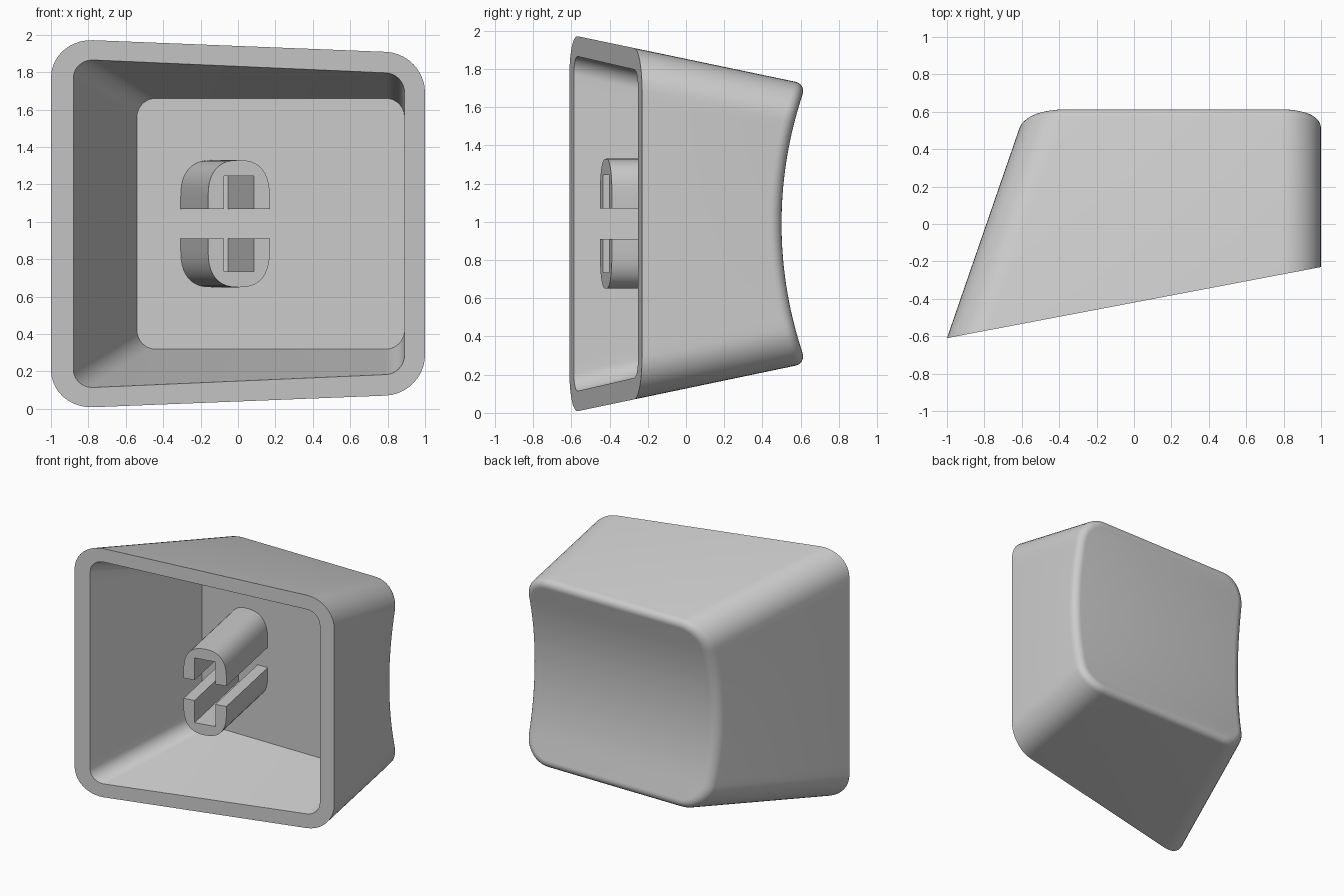
import bpy, bmesh, math
from mathutils import Vector

old = bpy.data.objects.get("Cube")
if old:
    bpy.data.objects.remove(old)

MID = 0.99      # height of the symmetry plane
TILT = 0.19     # slope of the open rim
FLOOR = 0.32    # depth of the cavity floor
FILLET = 0.06
DISH_R = 2.13

grey = bpy.data.materials.new("light grey plastic")
grey.use_nodes = True
COLOUR = (0.6, 0.6, 0.6, 1)
grey.diffuse_color = COLOUR
grey.node_tree.nodes["Principled BSDF"].inputs["Base Color"].default_value = COLOUR


def finish(name, bm):
    bmesh.ops.recalc_face_normals(bm, faces=bm.faces)
    mesh = bpy.data.meshes.new(name)
    bm.to_mesh(mesh)
    bm.free()
    mesh.materials.append(grey)
    obj = bpy.data.objects.new(name, mesh)
    bpy.context.collection.objects.link(obj)
    bpy.ops.object.select_all(action='DESELECT')
    obj.select_set(True)
    bpy.context.view_layer.objects.active = obj
    bpy.ops.object.shade_smooth_by_angle(angle=math.radians(25))
    return obj


# Rounded outline: side, height factor and corner direction of each point
CORNER, SIDE = 10, 24
quarter = [math.pi / 2 * i / CORNER for i in range(CORNER + 1)]
half = [(1, 1, math.sin(a), math.cos(a)) for a in quarter]
half += [(1, 1 - 2 * i / SIDE, 1, 0) for i in range(1, SIDE)]
half += [(1, -1, math.cos(a), -math.sin(a)) for a in quarter]
outline = half + [(-s, f, -u, w) for s, f, u, w in reversed(half)]


def outer_section(y):
    """left edge, right edge, half height, corner radius"""
    return -1 + 0.345 * (y + 0.61), 1, 0.99 - 0.209 * (y + 0.61), 0.21


def inner_section(y):
    return -0.88 + 0.375 * (y + 0.587), 0.89, 0.88 - 0.231 * (y + 0.587), 0.1


def rim(x, z):
    return -0.42 + TILT * x


def dish(x, z):
    return 0.5 + DISH_R - math.sqrt(DISH_R ** 2 - z ** 2)


def ring(bm, section, depth, inset=0):
    """Outline on a tapering wall, ending on the surface y = depth(x, z)."""
    verts = []
    for s, f, u, w in outline:
        y = 0
        for _ in range(25):
            left, right, high, r = section(y)
            x = (right - r if s > 0 else left + r) + (r - inset) * u
            z = f * (high - r) + (r - inset) * w
            y = depth(x, z)
        verts.append(bm.verts.new((x, y, z + MID)))
    return verts


def bridge(bm, a, b):
    for i in range(len(a)):
        j = (i + 1) % len(a)
        bm.faces.new((a[i], a[j], b[j], b[i]))


# Hollow tapered shell with a filleted, dished back
bm = bmesh.new()
rings = [ring(bm, inner_section, lambda x, z: FLOOR),
         ring(bm, inner_section, rim),
         ring(bm, outer_section, rim)]
for k in range(7):
    a = math.pi / 2 * k / 6
    drop = FILLET * (1 - math.sin(a))
    rings.append(ring(bm, outer_section, lambda x, z: dish(x, z) - drop,
                      FILLET * (1 - math.cos(a))))
for a, b in zip(rings, rings[1:]):
    bridge(bm, a, b)
bm.faces.new(rings[0])
top = rings[-1]
n = len(top)
for i in range(n // 2 - 1):
    bm.faces.new((top[i], top[i + 1], top[n - 2 - i], top[n - 1 - i]))
finish("cap_shell", bm)


# Mounting stem: two slotted halves, square to the tilted rim
def stem_half(name, sign):
    profile = []
    steps = 20
    for i in range(steps + 1):
        a = math.pi * i / steps
        c, s = math.cos(a), math.sin(a)
        profile.append((0.005 + 0.165 * math.copysign(abs(c) ** 0.8, c),
                        0.14 + 0.2 * abs(s) ** 0.8))
    profile += [(-0.16, 0.08), (-0.075, 0.08), (-0.075, 0.255),
                (0.085, 0.255), (0.085, 0.08), (0.17, 0.08)]
    bm = bmesh.new()
    front, back = [], []
    for u, z in profile:
        p = Vector((u, rim(u, z), MID + sign * z))
        front.append(bm.verts.new(p))
        back.append(bm.verts.new(p + (FLOOR + 0.01 - p.y) * Vector((-TILT, 1, 0))))
    bridge(bm, front, back)
    bm.faces.new(front)
    bm.faces.new(back)
    finish(name, bm)


stem_half("upper_stem", 1)
stem_half("lower_stem", -1)
